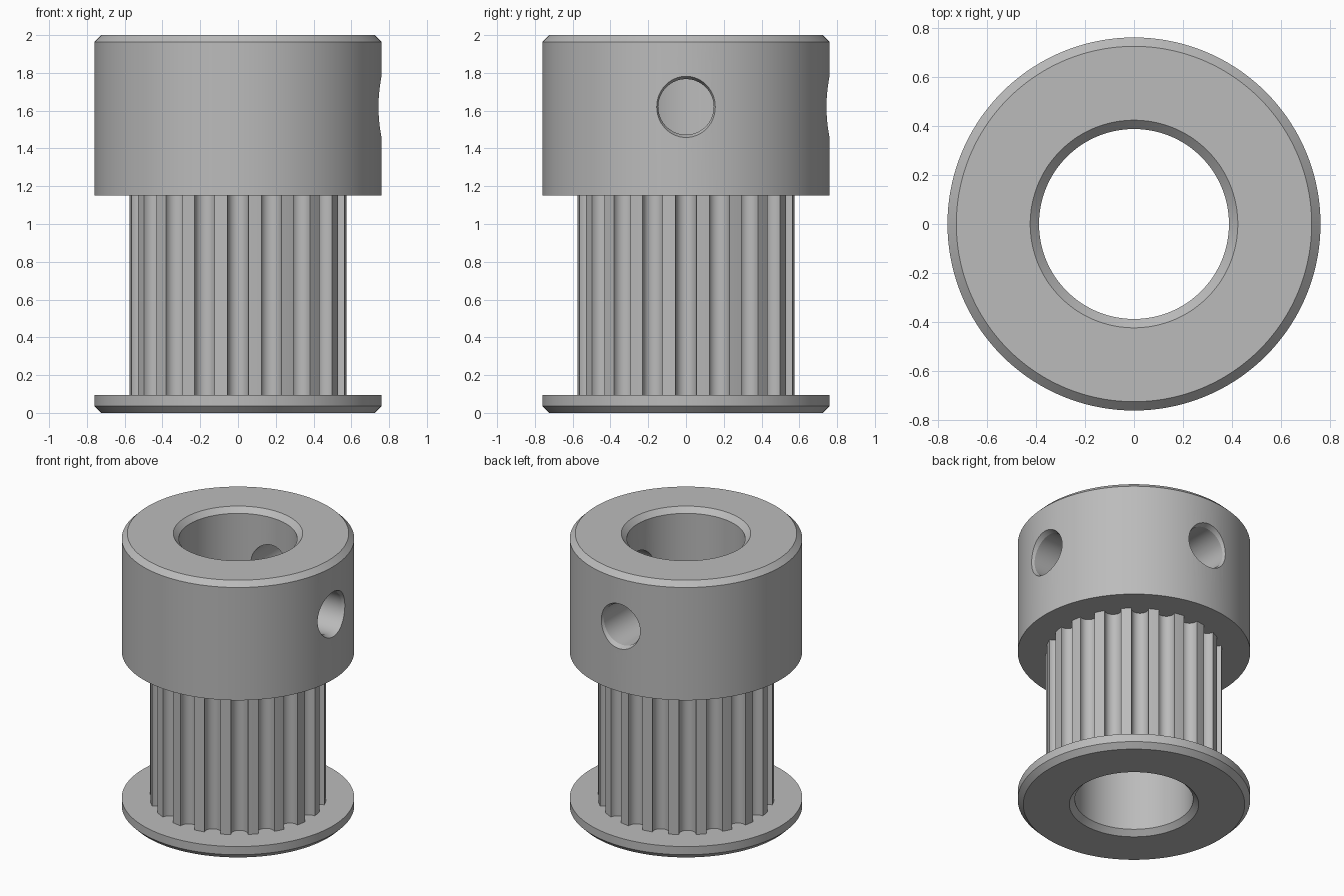
import bpy, bmesh
from math import pi, sin, cos, radians, sqrt
from mathutils import Matrix

cube = bpy.data.objects.get("Cube")
if cube:
    bpy.data.objects.remove(cube)

# Main dimensions
RIM, BORE, CHAMFER = 0.76, 0.387, 0.036
FLANGE_TOP, HUB_BASE, TOP = 0.095, 1.15, 2.0
TEETH, TOOTH_R, GROOVE_W, GROOVE_D = 20, 0.577, 0.055, 0.068
SCREW_Z, SCREW_R = 1.62, 0.147
SEGS = 144

metal = bpy.data.materials.new("grey_metal")
metal.use_nodes = True
grey = (0.5, 0.5, 0.5, 1)
metal.diffuse_color = grey
metal.node_tree.nodes["Principled BSDF"].inputs["Base Color"].default_value = grey


def add_object(name, bm):
    bmesh.ops.recalc_face_normals(bm, faces=bm.faces)
    mesh = bpy.data.meshes.new(name)
    bm.to_mesh(mesh)
    bm.free()
    mesh.materials.append(metal)
    obj = bpy.data.objects.new(name, mesh)
    bpy.context.collection.objects.link(obj)
    return obj


def skin(bm, rings, closed=False):
    """Join neighbouring rings of vertices with quads."""
    pairs = list(zip(rings, rings[1:]))
    if closed:
        pairs.append((rings[-1], rings[0]))
    for a, b in pairs:
        n = len(a)
        for i in range(n):
            j = (i + 1) % n
            bm.faces.new((a[i], a[j], b[j], b[i]))


def circle(bm, r, z, segs=SEGS):
    return [bm.verts.new((r * cos(2 * pi * i / segs), r * sin(2 * pi * i / segs), z))
            for i in range(segs)]


def lathe(name, profile):
    bm = bmesh.new()
    skin(bm, [circle(bm, r, z) for r, z in profile], closed=True)
    return add_object(name, bm)


def finish(obj):
    bpy.ops.object.select_all(action='DESELECT')
    obj.select_set(True)
    bpy.context.view_layer.objects.active = obj
    for mod in list(obj.modifiers):
        bpy.ops.object.modifier_apply(modifier=mod.name)
    bpy.ops.object.shade_smooth_by_angle(angle=radians(20))


# Bottom flange with chamfered rim and bore
flange = lathe("flange", [
    (BORE + CHAMFER, 0), (RIM - CHAMFER, 0), (RIM, CHAMFER),
    (RIM, FLANGE_TOP), (BORE, FLANGE_TOP), (BORE, CHAMFER)])

# Hub collar with chamfered top edges
hub = lathe("hub", [
    (BORE, HUB_BASE), (RIM, HUB_BASE), (RIM, TOP - CHAMFER),
    (RIM - CHAMFER, TOP), (BORE + CHAMFER, TOP), (BORE, TOP - CHAMFER)])

# Two set screw holes, with a slightly flared mouth, on the left and the back
cutters = []
for name, turn in (("left", 0), ("back", pi / 2)):
    bm = bmesh.new()
    rings = [circle(bm, r, z, 64) for r, z in
             ((SCREW_R, 0.2), (SCREW_R, RIM - 0.035),
              (SCREW_R + 0.015, RIM), (SCREW_R + 0.045, RIM + 0.07))]
    skin(bm, rings)
    bm.faces.new(rings[0])
    bm.faces.new(rings[-1])
    bm.transform(Matrix.Translation((0, 0, SCREW_Z)) @ Matrix.Rotation(turn, 4, 'Z')
                 @ Matrix.Rotation(pi / 2, 4, 'Y'))
    cutter = add_object(name + "_screw_hole_cutter", bm)
    cutter.hide_render = True
    cutters.append(cutter)
    mod = hub.modifiers.new(name + "_screw_hole", 'BOOLEAN')
    mod.operation, mod.solver, mod.object = 'DIFFERENCE', 'EXACT', cutter

# Toothed barrel: round-bottomed grooves repeated around the axis
edge_x = sqrt(TOOTH_R ** 2 - GROOVE_W ** 2)
floor_x = TOOTH_R - GROOVE_D + GROOVE_W
groove = [(edge_x, -GROOVE_W)]
for k in range(13):
    a = -pi / 2 + pi * k / 12
    groove.append((floor_x - GROOVE_W * cos(a), GROOVE_W * sin(a)))
groove.append((edge_x, GROOVE_W))
half_pitch = pi / TEETH
groove.append((TOOTH_R * cos(half_pitch), TOOTH_R * sin(half_pitch)))

outline = []
for t in range(TEETH):
    c, s = cos(2 * half_pitch * t), sin(2 * half_pitch * t)
    outline += [(x * c - y * s, x * s + y * c) for x, y in groove]

bm = bmesh.new()
skin(bm, [[bm.verts.new((x, y, z)) for x, y in outline] for z in (FLANGE_TOP, HUB_BASE)])
barrel = add_object("toothed_barrel", bm)

# Bore wall through the barrel, facing inward
bm = bmesh.new()
skin(bm, [circle(bm, BORE, z) for z in (FLANGE_TOP, HUB_BASE)])
bore = add_object("bore_wall", bm)
bore.data.flip_normals()

for part in (flange, hub, barrel, bore):
    finish(part)
for cutter in cutters:
    bpy.data.objects.remove(cutter)
